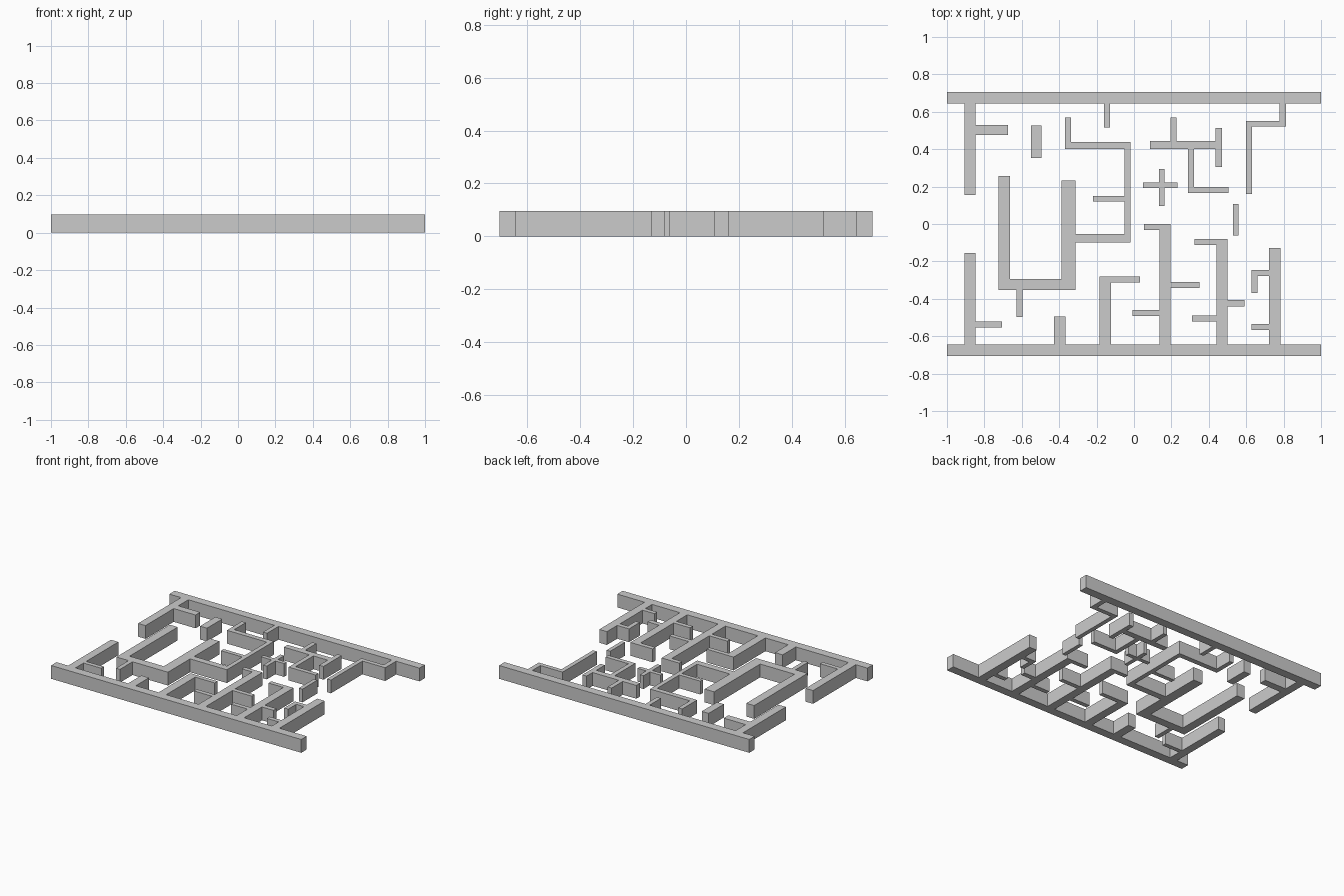
import bpy, bmesh

HEIGHT = 0.096


def wall(name, *rects):
    """Merge overlapping plan rectangles (x0, x1, y0, y1) into one solid wall."""
    xs = sorted({v for r in rects for v in r[:2]})
    ys = sorted({v for r in rects for v in r[2:]})
    bm = bmesh.new()
    verts = {}

    def vert(i, j):
        if (i, j) not in verts:
            verts[i, j] = bm.verts.new((xs[i], ys[j], 0))
        return verts[i, j]

    for i in range(len(xs) - 1):
        for j in range(len(ys) - 1):
            cx, cy = (xs[i] + xs[i + 1]) / 2, (ys[j] + ys[j + 1]) / 2
            if any(a < cx < b and c < cy < d for a, b, c, d in rects):
                bm.faces.new([vert(i, j), vert(i + 1, j), vert(i + 1, j + 1), vert(i, j + 1)])
    # one clean outline, raised to full height
    bmesh.ops.dissolve_limit(bm, angle_limit=0.01, verts=bm.verts[:], edges=bm.edges[:])
    top = bmesh.ops.extrude_face_region(bm, geom=bm.faces[:], use_keep_orig=True)["geom"]
    bmesh.ops.translate(bm, vec=(0, 0, HEIGHT),
                        verts=[g for g in top if isinstance(g, bmesh.types.BMVert)])
    bmesh.ops.recalc_face_normals(bm, faces=bm.faces[:])
    mesh = bpy.data.meshes.new(name)
    bm.to_mesh(mesh)
    bm.free()
    bpy.context.collection.objects.link(bpy.data.objects.new(name, mesh))


# Back boundary with the walls hanging from it
wall("back_walls",
     (-1, 1, 0.644, 0.706),
     (-0.907, -0.848, 0.155, 0.66), (-0.86, -0.673, 0.477, 0.53),
     (-0.16, -0.128, 0.515, 0.66),
     (0.778, 0.813, 0.52, 0.66), (0.60, 0.813, 0.52, 0.552), (0.60, 0.631, 0.16, 0.552))

# Front boundary with the walls rising from it
wall("front_walls",
     (-1, 1, -0.706, -0.644),
     (-0.907, -0.848, -0.66, -0.155), (-0.86, -0.706, -0.553, -0.522),
     (-0.427, -0.366, -0.66, -0.494),
     (-0.184, -0.123, -0.66, -0.281), (-0.184, 0.032, -0.313, -0.281),
     (0.136, 0.195, -0.66, 0), (0.053, 0.15, -0.032, 0),
     (-0.008, 0.15, -0.492, -0.46), (0.18, 0.35, -0.342, -0.31),
     (0.441, 0.50, -0.66, -0.08), (0.323, 0.45, -0.112, -0.08),
     (0.49, 0.591, -0.441, -0.406), (0.31, 0.45, -0.521, -0.489),
     (0.722, 0.783, -0.66, -0.128), (0.628, 0.73, -0.278, -0.246),
     (0.628, 0.66, -0.369, -0.246), (0.628, 0.73, -0.567, -0.535))

# Large winding wall on the left
wall("winding_wall",
     (-0.725, -0.662, -0.353, 0.257), (-0.725, -0.313, -0.353, -0.293),
     (-0.388, -0.313, -0.353, 0.233), (-0.628, -0.596, -0.497, -0.34),
     (-0.33, -0.019, -0.10, -0.053), (-0.051, -0.019, -0.10, 0.438),
     (-0.219, -0.04, 0.12, 0.15), (-0.369, -0.019, 0.401, 0.438),
     (-0.369, -0.337, 0.401, 0.57))

# Branching wall on the right
wall("branching_wall",
     (0.086, 0.47, 0.401, 0.444), (0.195, 0.227, 0.42, 0.57),
     (0.436, 0.47, 0.305, 0.513), (0.289, 0.322, 0.166, 0.42),
     (0.289, 0.505, 0.166, 0.198))

# Free-standing pieces
wall("cross_wall", (0.134, 0.163, 0.096, 0.294), (0.048, 0.233, 0.193, 0.222))
wall("left_island", (-0.55, -0.495, 0.353, 0.527))
wall("right_island", (0.53, 0.559, -0.062, 0.108))
